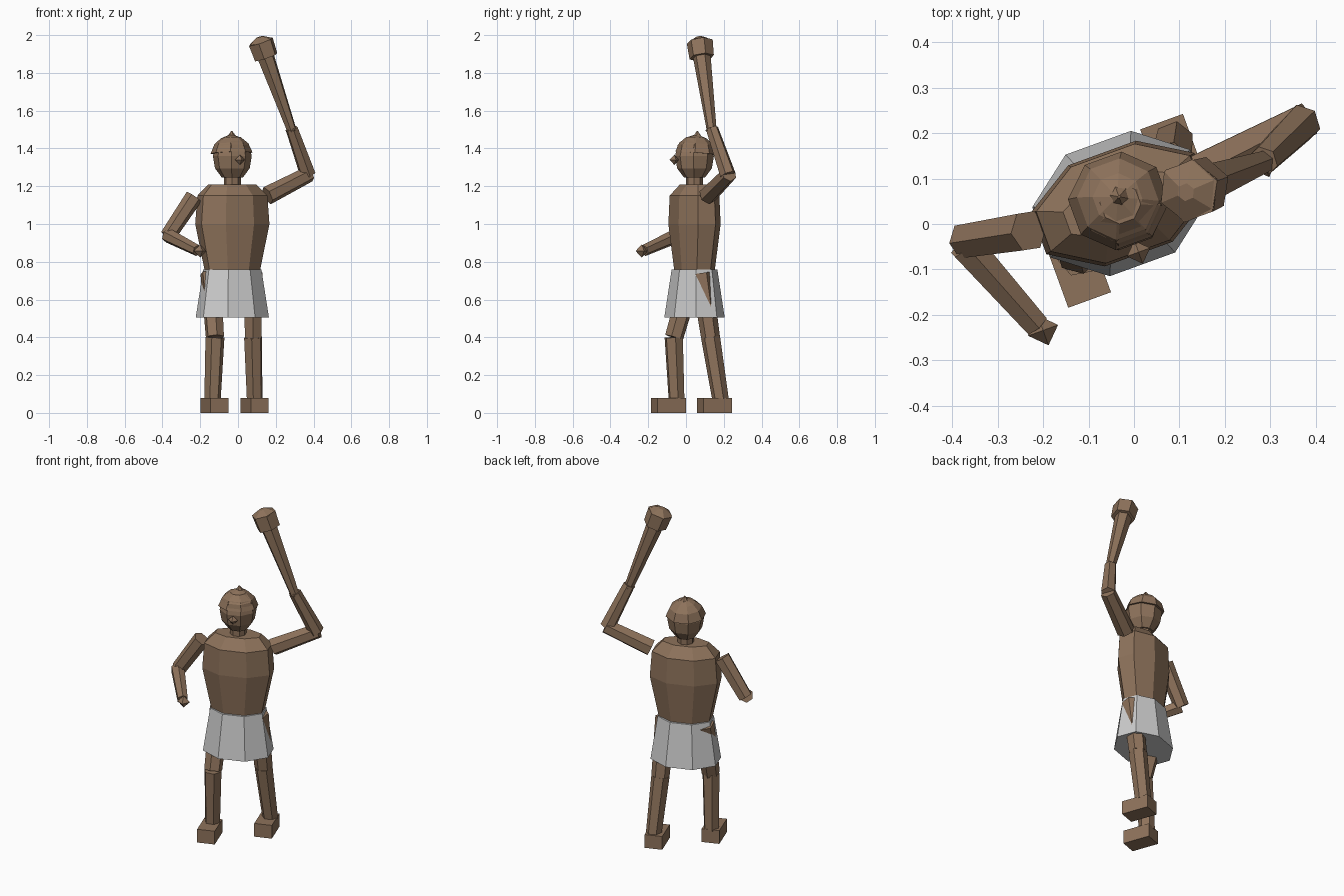
import bpy, bmesh, math
from mathutils import Vector, Matrix

if "Cube" in bpy.data.objects:
    bpy.data.objects.remove(bpy.data.objects["Cube"])

YAW = math.radians(20)          # the whole body is turned slightly
CX, CY = -0.03, 0.045           # body axis


def material(name, rgb):
    m = bpy.data.materials.new(name)
    m.diffuse_color = (*rgb, 1)
    m.use_nodes = True
    m.node_tree.nodes["Principled BSDF"].inputs["Base Color"].default_value = m.diffuse_color
    return m


SKIN = material("brown", (0.27, 0.17, 0.105))
CLOTH = material("light_grey", (0.6, 0.6, 0.6))


def finish(name, bm, mat):
    bmesh.ops.recalc_face_normals(bm, faces=bm.faces)
    me = bpy.data.meshes.new(name)
    bm.to_mesh(me)
    bm.free()
    me.materials.append(mat)
    ob = bpy.data.objects.new(name, me)
    bpy.context.collection.objects.link(ob)
    return ob


def loft(name, rings, mat, sides=8, phase=0.5, centre=(CX, CY), tilt=0.0):
    """Stack elliptical rings (z, half width, half depth), closed at both ends."""
    bm = bmesh.new()
    prev = None
    for z, a, b in rings:
        ring = [bm.verts.new((a * math.cos(2 * math.pi * (i + phase) / sides),
                              b * math.sin(2 * math.pi * (i + phase) / sides), z - rings[0][0]))
                for i in range(sides)]
        if prev:
            for i in range(sides):
                j = (i + 1) % sides
                bm.faces.new((prev[i], prev[j], ring[j], ring[i]))
        else:
            bm.faces.new(ring[::-1])
        prev = ring
    bm.faces.new(prev)
    bm.transform(Matrix.Translation((*centre, rings[0][0])) @ Matrix.Rotation(YAW, 4, 'Z')
                 @ Matrix.Rotation(tilt, 4, 'X'))
    return finish(name, bm, mat)


def limb(name, p, q, r1, r2, sides=6):
    """Tapered prism between two points."""
    p, q = Vector(p), Vector(q)
    d = q - p
    bm = bmesh.new()
    bmesh.ops.create_cone(bm, cap_ends=True, segments=sides, radius1=r1, radius2=r2, depth=d.length)
    bm.transform(Matrix.Translation((p + q) / 2) @ d.to_track_quat('Z', 'Y').to_matrix().to_4x4())
    return finish(name, bm, SKIN)


def gem(name, p, r):
    """Small eight-faced lump."""
    bm = bmesh.new()
    bmesh.ops.create_uvsphere(bm, u_segments=4, v_segments=2, radius=r)
    bm.transform(Matrix.Translation(p) @ Matrix.Rotation(YAW, 4, 'Z'))
    return finish(name, bm, SKIN)


def foot(name, x, y):
    bm = bmesh.new()
    bmesh.ops.create_cube(bm, size=1)
    bm.transform(Matrix.Translation((x, y, 0.04)) @ Matrix.Rotation(YAW, 4, 'Z')
                 @ Matrix.Diagonal((0.1, 0.16, 0.08, 1)))
    return finish(name, bm, SKIN)


# Torso and skirt
loft("torso", [(0.75, 0.153, 0.1), (1.0, 0.207, 0.128), (1.15, 0.195, 0.122), (1.21, 0.135, 0.068)], SKIN)
loft("skirt", [(0.505, 0.2, 0.154), (0.76, 0.16, 0.115)], CLOTH)

# Neck, head, cap and spike
loft("neck", [(1.18, 0.045, 0.045), (1.27, 0.045, 0.045)], SKIN)
loft("head", [(1.245, 0.055, 0.055), (1.295, 0.092, 0.092), (1.36, 0.103, 0.103),
              (1.42, 0.088, 0.088), (1.46, 0.045, 0.045)], SKIN)
loft("cap", [(1.375, 0.112, 0.108), (1.425, 0.09, 0.09), (1.455, 0.055, 0.055), (1.472, 0.012, 0.012)],
     SKIN, centre=(CX - 0.004, CY + 0.006), tilt=-0.08)
loft("cap_spike", [(1.455, 0.03, 0.03), (1.492, 0.003, 0.003)], SKIN, sides=6, centre=(-0.033, 0.06))
gem("nose", (0.01, -0.062, 1.34), 0.027)

# Legs and feet
limb("right_thigh", (-0.145, 0.035, 0.74), (-0.122, -0.063, 0.4), 0.056, 0.05)
limb("right_shin", (-0.122, -0.065, 0.4), (-0.135, -0.05, 0.07), 0.051, 0.044)
foot("right_foot", -0.125, -0.092)
limb("left_thigh", (0.08, 0.08, 0.74), (0.08, 0.13, 0.4), 0.057, 0.05)
limb("left_shin", (0.08, 0.13, 0.4), (0.088, 0.183, 0.07), 0.051, 0.044)
foot("left_foot", 0.088, 0.15)

# Bent right arm, hand near the hip
limb("right_upper_arm", (-0.232, -0.015, 1.145), (-0.372, -0.037, 0.935), 0.047, 0.042)
limb("right_forearm", (-0.372, -0.045, 0.94), (-0.215, -0.222, 0.86), 0.04, 0.031)
gem("right_hand", (-0.2, -0.234, 0.857), 0.035)

# Raised left arm
limb("left_upper_arm", (0.155, 0.115, 1.15), (0.378, 0.228, 1.265), 0.05, 0.043)
limb("left_forearm", (0.37, 0.222, 1.26), (0.284, 0.138, 1.505), 0.043, 0.034)
gem("left_hand", (0.285, 0.137, 1.495), 0.036)

# Club
limb("club_shaft", (0.287, 0.137, 1.49), (0.142, 0.082, 1.9), 0.026, 0.048)
limb("club_head", (0.149, 0.083, 1.883), (0.121, 0.073, 1.965), 0.066, 0.07)
limb("club_tip", (0.121, 0.073, 1.965), (0.114, 0.07, 1.99), 0.07, 0.02)
